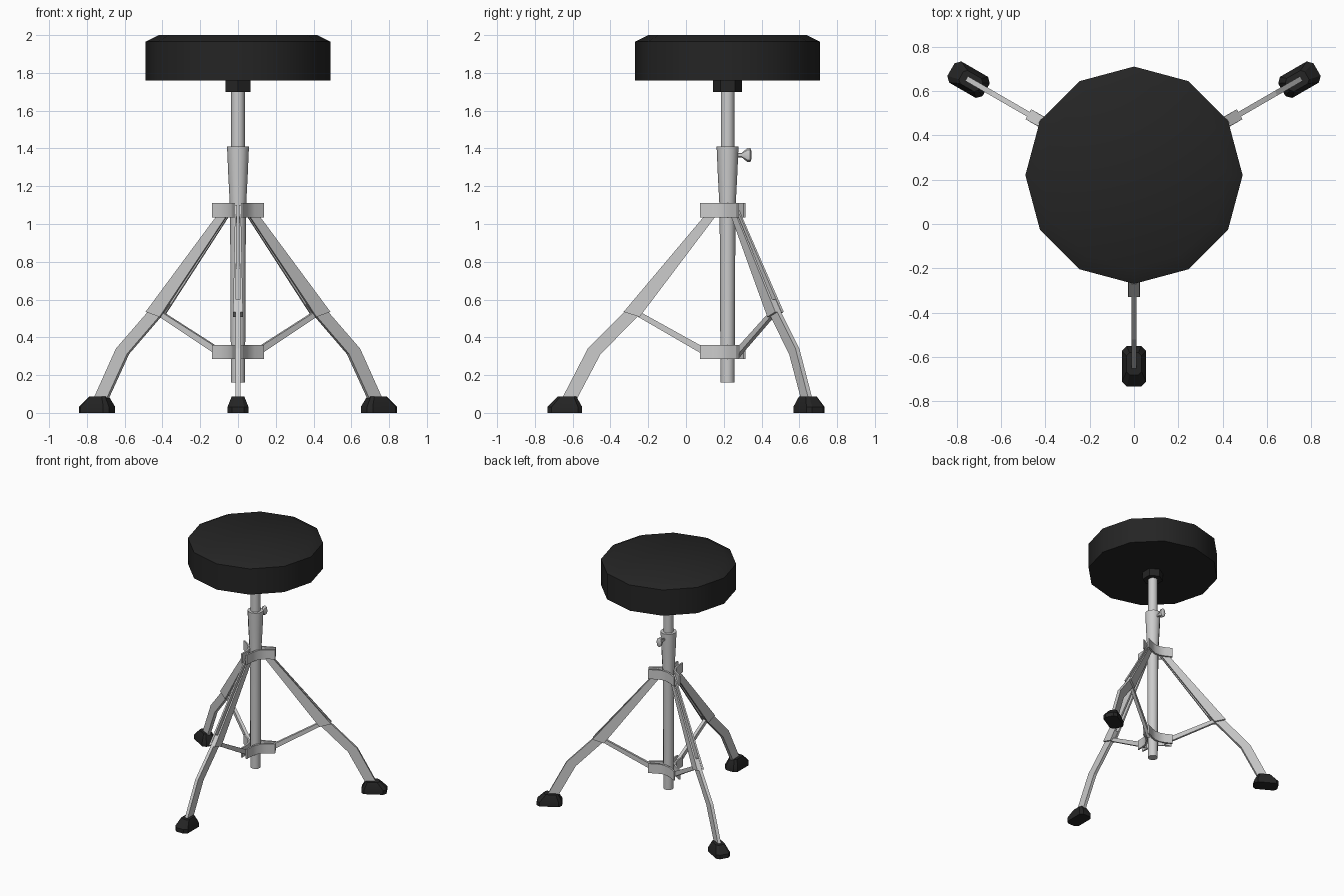
import bpy, bmesh
from math import sin, cos, radians, pi
from mathutils import Vector

if "Cube" in bpy.data.objects:
    bpy.data.objects.remove(bpy.data.objects["Cube"])

CY = 0.22                      # the stool axis sits at y = 0.22
LEGS = {"front": 270, "right": 30, "left": 150}

black = bpy.data.materials.new("black")
black.diffuse_color = (0.018, 0.018, 0.018, 1)
black.use_nodes = True
black.node_tree.nodes["Principled BSDF"].inputs["Base Color"].default_value = black.diffuse_color


def polar(ang, r, t, z):
    """Point at radius r along a leg direction, t sideways, height z."""
    a = radians(ang)
    return Vector((r * cos(a) - t * sin(a), CY + r * sin(a) + t * cos(a), z))


def build(name, rings, mat=None, smooth=None):
    """Skin a stack of equal-length rings and cap both ends."""
    bm = bmesh.new()
    vr = [[bm.verts.new(p) for p in ring] for ring in rings]
    n = len(vr[0])
    for lo, hi in zip(vr, vr[1:]):
        for i in range(n):
            j = (i + 1) % n
            bm.faces.new((lo[i], lo[j], hi[j], hi[i]))
    bm.faces.new(vr[0][::-1])
    bm.faces.new(vr[-1])
    bmesh.ops.recalc_face_normals(bm, faces=bm.faces)
    me = bpy.data.meshes.new(name)
    bm.to_mesh(me)
    bm.free()
    ob = bpy.data.objects.new(name, me)
    bpy.context.collection.objects.link(ob)
    if mat:
        me.materials.append(mat)
    if smooth:
        bpy.ops.object.select_all(action='DESELECT')
        ob.select_set(True)
        bpy.context.view_layer.objects.active = ob
        bpy.ops.object.shade_smooth_by_angle(angle=radians(smooth))
    return ob


def lathe(name, profile, sides, mat=None, smooth=35, start=0):
    """Turn (radius, z) pairs round the stool axis."""
    rings = [[polar(start + 360 * i / sides, r, 0, z) for i in range(sides)]
             for r, z in profile]
    return build(name, rings, mat, smooth)


def plate(name, ang, profile, sides):
    """Radial (r, z) profile with a pair of sideways offsets per point."""
    rings = [[polar(ang, r, s[k], z) for (r, z), s in zip(profile, sides)]
             for k in (0, 1)]
    return build(name, rings)


# Seat and central column
lathe("seat", [(0.49, 1.76), (0.49, 1.965), (0.42, 2.0)], 12, black, 50)
lathe("seat_socket", [(0.077, 1.70), (0.077, 1.77)], 6, black, 20, 30)
lathe("seat_post", [(0.036, 1.38), (0.036, 1.72)], 12)
lathe("main_tube", [(0.037, 0.16), (0.038, 0.30), (0.042, 1.08),
                    (0.052, 1.27), (0.058, 1.41)], 12)

# Height locking knob on the back of the tube
rings = []
for y, r in [(0.26, 0.012), (0.295, 0.012), (0.325, 0.037), (0.34, 0.037), (0.347, 0.02)]:
    rings.append([Vector((0.6 * r * cos(2 * pi * i / 8), y, 1.365 + r * sin(2 * pi * i / 8)))
                  for i in range(8)])
build("locking_knob", rings, None, 35)

# Pressed-sheet collars: one curved sheet between each pair of legs
for cname, z0, z1 in (("upper_collar", 1.035, 1.11), ("lower_collar", 0.285, 0.36)):
    for leg, ang in LEGS.items():
        def side(z, pts, valley):
            first = [polar(ang, r, t, z) for r, t in pts]
            last = [polar(ang + 120, r, -t, z) for r, t in reversed(pts)]
            mid = [polar(ang + a, valley, 0, z) for a in (42, 60, 78)]
            return first + mid + last
        rings = [side(z, [(0.145, 0.026), (0.085, 0.029)], 0.056)
                 + side(z, [(0.145, 0.015), (0.08, 0.016)], 0.04)[::-1]
                 for z in (z0, z1)]
        build(f"{cname}_{leg}", rings, None, 35)

# Legs: paired upper plates, bent lower bar, brace and rubber foot
UPPER = [(0.074, 1.10), (0.55, 0.535), (0.466, 0.508), (0.045, 1.065)]
LOWER_OUT = [(0.49, 0.60), (0.55, 0.53), (0.74, 0.34), (0.885, 0.06)]
LOWER_IN = [(0.42, 0.575), (0.475, 0.51), (0.672, 0.312), (0.805, 0.06)]
BRACE = [(0.50, 0.555), (0.48, 0.512), (0.09, 0.286), (0.09, 0.328)]

for leg, ang in LEGS.items():
    for s, label in ((1, "a"), (-1, "b")):
        top, low = (s * 0.006, s * 0.015), (s * 0.012, s * 0.026)
        plate(f"{leg}_upper_leg_{label}", ang, UPPER, [top, low, low, top])
    w = 0.012
    build(f"{leg}_lower_leg", [
        [polar(ang, *(ro[0], -w, ro[1])), polar(ang, *(ro[0], w, ro[1])),
         polar(ang, *(ri[0], w, ri[1])), polar(ang, *(ri[0], -w, ri[1]))]
        for ro, ri in zip(LOWER_OUT, LOWER_IN)])
    plate(f"{leg}_brace", ang, BRACE, [(-w, w)] * 4)

    # Foot: chamfered rectangle tapering upward
    rings = []
    for r0, r1, h, c, z in ((0.77, 0.953, 0.055, 0.022, 0.0),
                            (0.77, 0.953, 0.055, 0.022, 0.032),
                            (0.80, 0.90, 0.034, 0.014, 0.086)):
        outline = [(r0, h - c), (r0 + c, h), (r1 - c, h), (r1, h - c),
                   (r1, c - h), (r1 - c, -h), (r0 + c, -h), (r0, c - h)]
        rings.append([polar(ang, r, t, z) for r, t in outline])
    build(f"{leg}_foot", rings, black, 30)
